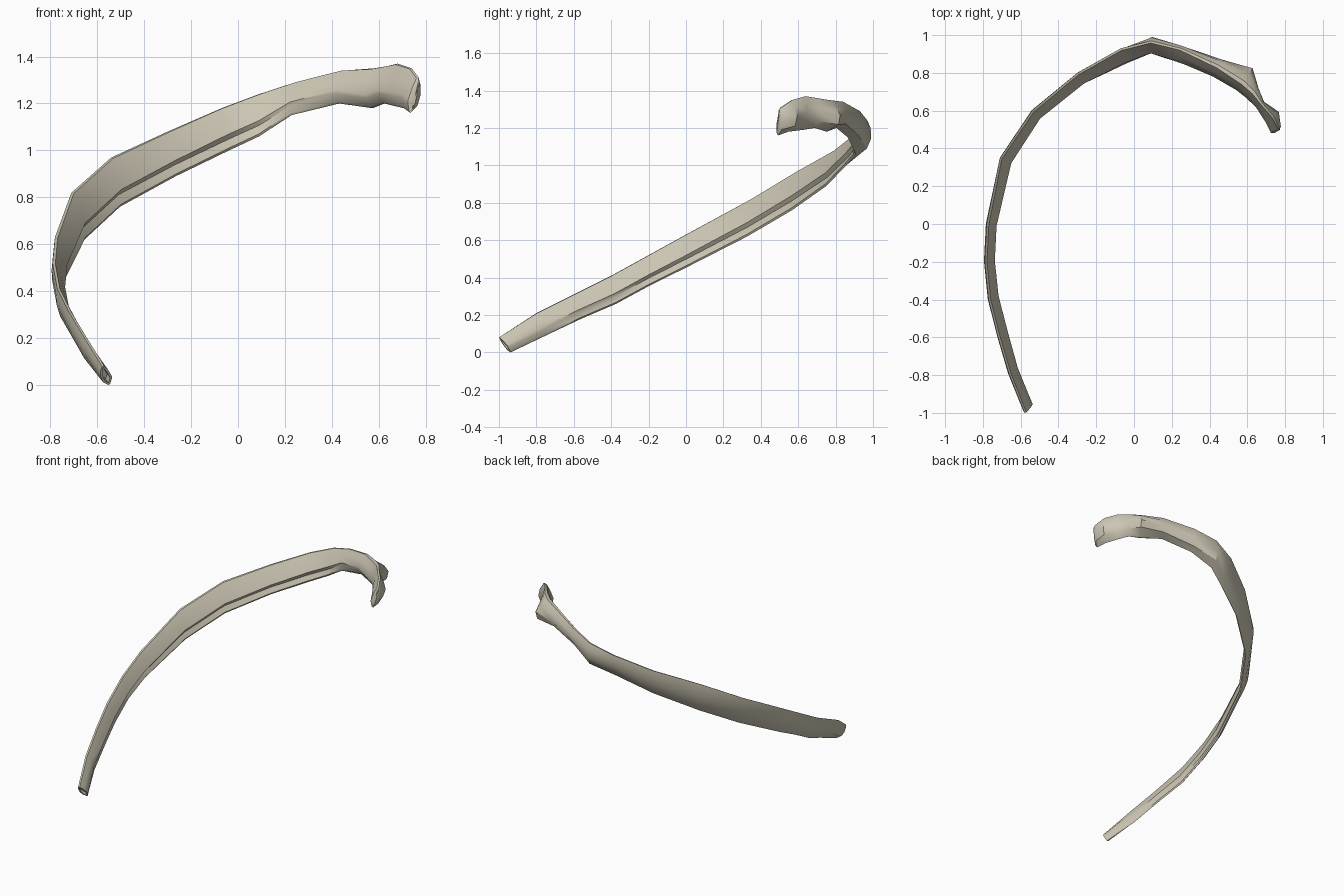
import bpy, bmesh
from mathutils import Vector

cube = bpy.data.objects.get("Cube")
if cube:
    bpy.data.objects.remove(cube, do_unlink=True)

bone = bpy.data.materials.new("bone")
bone.use_nodes = True
colour = (0.6, 0.56, 0.45, 1)
bone.diffuse_color = colour
bone.node_tree.nodes["Principled BSDF"].inputs["Base Color"].default_value = colour

# Path of the upper edge from the front end round to the head:
# position, height of the bone below it, lean of the lower edge towards the inside
path = [
    (-.58, -1, .08, .08, .03),
    (-.66, -.8, .21, .12, .03),
    (-.72, -.6, .31, .13, .04),
    (-.77, -.4, .41, .15, .04),
    (-.79, -.2, .52, .16, .04),
    (-.78, 0, .63, .18, .04),
    (-.71, .35, .82, .2, .06),
    (-.54, .6, .97, .21, .05),
    (-.3, .8, 1.08, .19, .06),
    (-.07, .93, 1.18, .18, .08),
    (.09, .97, 1.24, .18, .06),
    (.25, .93, 1.29, .14, .07),
    (.45, .84, 1.34, .14, .04),
    (.58, .76, 1.35, .17, .01),
    (.64, .7, 1.36, .16, .02),
    (.68, .64, 1.37, .18, .02),
    (.74, .57, 1.35, .17, .04),
    (.77, .51, 1.31, .15, .04),
]
last = len(path) - 1
tubercle = last - 4

# Outward swelling of the angle, tubercle, neck and head, counted from the tubercle
swelling = {-3: .05, -2: .05, -1: .055, 0: .085, 1: .035, 3: .055, 4: .03}


def section(i):
    """Cross-section around one station: rounded outside, ridged and grooved inside."""
    x, y, z, height, lean = path[i]
    top = Vector((x, y, z))
    along = Vector(path[min(i + 1, last)][:3]) - Vector(path[max(i - 1, 0)][:3])
    inside = along.cross(Vector((0, 0, 1))).normalized()
    low = top + inside * lean
    low.z -= height
    # The front end is cut square to the shaft
    low.y += max(0, .05 - .01 * i)

    inward = along.cross(top - low).normalized()
    inner = .027 + max(0, .03 - .015 * abs(i - tubercle))
    outer = swelling.get(i - tubercle, .02)
    groove = max(.1, min(1, .1 + .2 * i, (tubercle - .5 - i) / 3))
    profile = [
        (0, 0), (.03, .4 * inner), (.35, .8 * inner), (.68, inner),
        (.76, inner * (.95 - .7 * groove)), (.96, .35 * inner),
        (1, 0), (.75, -.9 * outer), (.45, -outer), (.18, -.6 * outer),
    ]
    return [top.lerp(low, f) + inward * d for f, d in profile]


# Loft the shaft, neck and head
bm = bmesh.new()
rings = [[bm.verts.new(p) for p in section(i)] for i in range(len(path))]
for a, b in zip(rings, rings[1:]):
    for k in range(len(a)):
        n = (k + 1) % len(a)
        bm.faces.new((a[k], a[n], b[n], b[k]))

# Both ends, closed for now
head_end = bm.faces.new(rings[-1])
front_end = bm.faces.new(rings[0])
bmesh.ops.recalc_face_normals(bm, faces=bm.faces)

# Rounded head and hollow front end
bmesh.ops.inset_region(bm, faces=[head_end], thickness=.018, depth=.012)
bmesh.ops.inset_region(bm, faces=[front_end], thickness=.01)
bmesh.ops.inset_region(bm, faces=[front_end], thickness=.003, depth=-.03)

mesh = bpy.data.meshes.new("rib_bone")
bm.to_mesh(mesh)
bm.free()
mesh.materials.append(bone)
rib = bpy.data.objects.new("rib_bone", mesh)
bpy.context.collection.objects.link(rib)
bpy.context.view_layer.objects.active = rib
rib.select_set(True)
bpy.ops.object.shade_smooth_by_angle(angle=.7)
